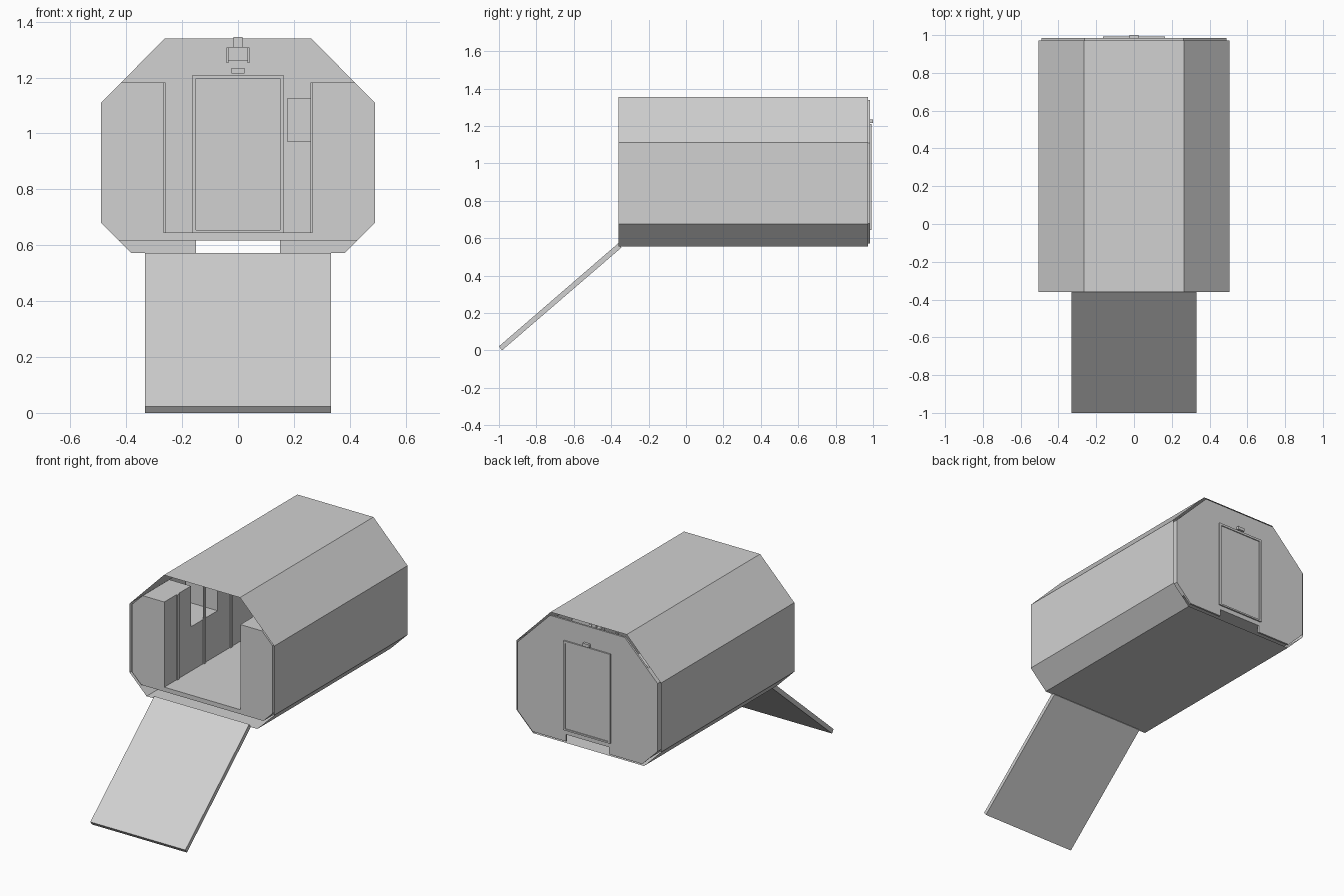
import bpy, bmesh

cube = bpy.data.objects.get("Cube")
if cube:
    bpy.data.objects.remove(cube, do_unlink=True)

grey = bpy.data.materials.new("light_grey")
grey.use_nodes = True
colour = (0.64, 0.64, 0.64, 1)
grey.diffuse_color = colour
grey.node_tree.nodes["Principled BSDF"].inputs["Base Color"].default_value = colour


def finish(name, bm):
    bmesh.ops.recalc_face_normals(bm, faces=bm.faces)
    mesh = bpy.data.meshes.new(name)
    bm.to_mesh(mesh)
    bm.free()
    mesh.materials.append(grey)
    obj = bpy.data.objects.new(name, mesh)
    bpy.context.collection.objects.link(obj)
    return obj


def prism(name, points, start, end, axis="y", capped=True):
    """Extrude an outline along y (points are x, z) or along x (points are y, z)."""
    bm = bmesh.new()

    def place(p, d):
        return (p[0], d, p[1]) if axis == "y" else (d, p[0], p[1])

    near = [bm.verts.new(place(p, start)) for p in points]
    far = [bm.verts.new(place(p, end)) for p in points]
    n = len(points)
    for i in range(n):
        j = (i + 1) % n
        bm.faces.new((near[i], near[j], far[j], far[i]))
    if capped:
        bm.faces.new(near)
        bm.faces.new(far[::-1])
    return finish(name, bm)


def box(name, x0, x1, y0, y1, z0, z1):
    return prism(name, [(x0, z0), (x1, z0), (x1, z1), (x0, z1)], y0, y1)


def mirrored(half):
    """Complete a right-hand outline with its reflection."""
    return half + [(-x, z) for x, z in reversed(half)]


FRONT, BACK = -0.36, 0.972
FLOOR = 0.645

# Outer shell, an open sheet tube
shell = [(0.387, 0.557), (0.505, 0.675), (0.505, 1.112), (0.266, 1.355)]
prism("outer_shell", mirrored(shell), FRONT, BACK, capped=False)

# Rear wall with a notch below the door
wall = [(0.15, 0.617), (0.15, 0.573), (0.383, 0.573), (0.49, 0.68), (0.49, 1.11), (0.262, 1.34)]
prism("rear_wall", mirrored(wall), BACK, 0.984)

# Floor slab
prism("floor", mirrored([(0.427, 0.617), (0.455, FLOOR)]), FRONT + 0.004, BACK)

# Loading ramp
prism("ramp", [(-1, 0.022), (-0.984, 0), (-0.345, 0.55), (-0.362, 0.573)], -0.332, 0.332, axis="x")

# Side lockers: tall and low bays alternate, each with a centre strap
bays = 5
step = (BACK - FRONT - 0.004) / bays
base = [(0.266, FLOOR), (0.455, FLOOR), (0.49, 0.68)]
tall = base + [(0.49, 1.11), (0.417, 1.183), (0.266, 1.183)]
low = base + [(0.49, 0.925), (0.266, 0.925)]
for side, label in ((1, "left"), (-1, "right")):
    for i in range(bays):
        y = FRONT + 0.004 + i * step
        outline = [(side * x, z) for x, z in (low if i % 2 else tall)]
        prism(f"{label}_locker_{i + 1}", outline, y, y + step)
        mid = y + step / 2
        box(f"{label}_strap_{i + 1}", side * 0.259, side * 0.267, mid - 0.01, mid + 0.01, FLOOR, 1.183)

# Door leaf and raised frame on both faces of the rear wall
box("door", -0.15, 0.15, 0.967, 0.987, 0.655, 1.196)
for side, label in ((1, "left"), (-1, "right")):
    box(f"door_frame_{label}", side * 0.15, side * 0.163, 0.96, 0.993, FLOOR, 1.21)
box("door_frame_top", -0.15, 0.15, 0.96, 0.993, 1.196, 1.21)
box("door_frame_bottom", -0.15, 0.15, 0.96, 0.993, FLOOR, 0.655)

# Lamps above the door, inside and outside
box("outer_door_lamp", -0.023, 0.023, 0.984, 1.0, 1.215, 1.235)
box("inner_door_lamp", -0.023, 0.023, 0.955, BACK, 1.215, 1.235)

# Control panel beside the door
box("control_panel", 0.178, 0.264, 0.95, BACK, 0.97, 1.127)

# Ceiling light on a short neck with side brackets
box("ceiling_light", -0.034, 0.034, 0.88, 0.94, 1.262, 1.31)
box("ceiling_light_neck", -0.016, 0.016, 0.9, 0.92, 1.31, 1.345)
for side, label in ((1, "left"), (-1, "right")):
    box(f"ceiling_light_bracket_{label}", side * 0.034, side * 0.042, 0.87, 0.95, 1.252, 1.308)
